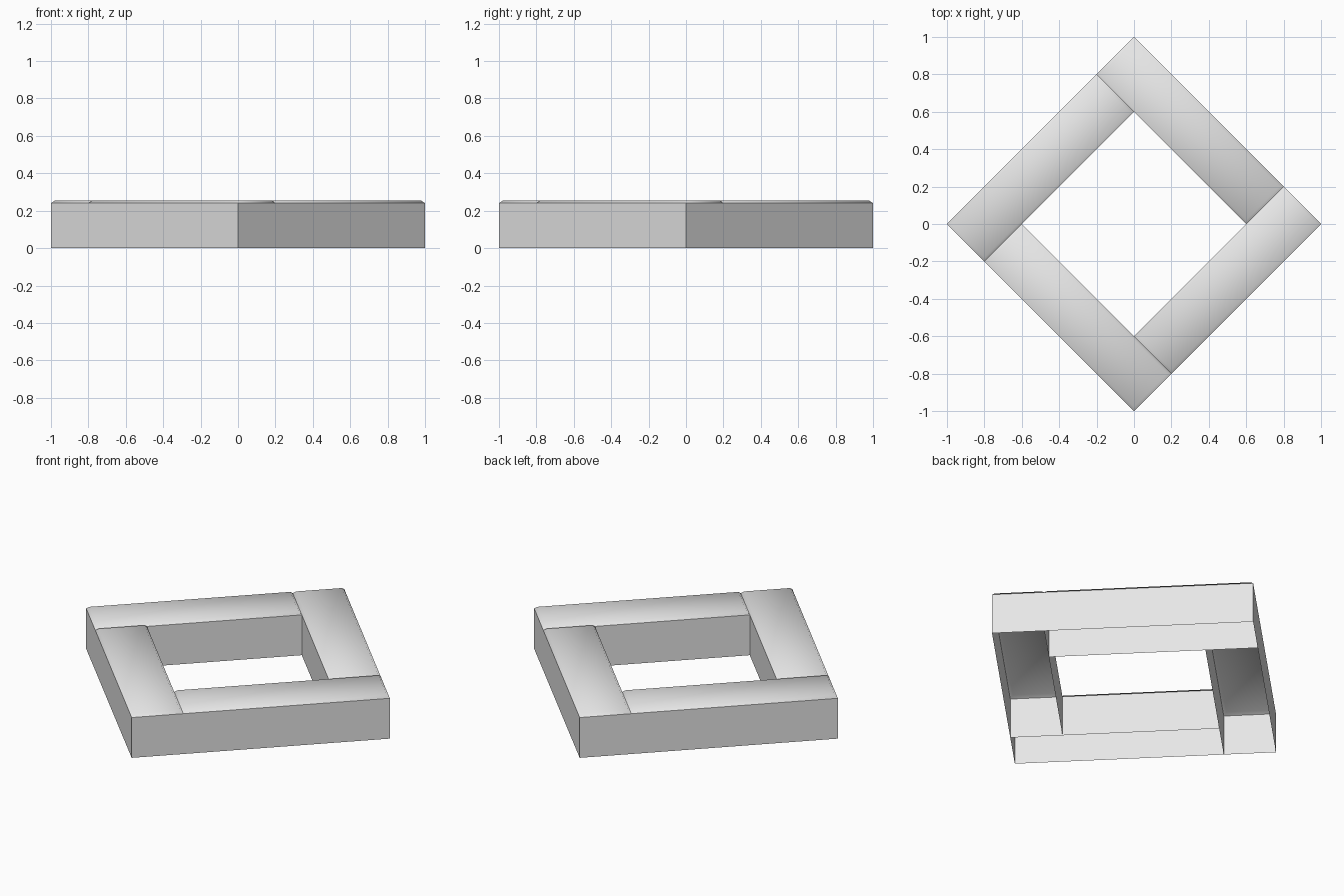
import bpy, bmesh, math
from mathutils import Matrix

cube = bpy.data.objects.get("Cube")
if cube:
    bpy.data.objects.remove(cube, do_unlink=True)

OUTER = math.sqrt(2) / 2      # half side of the square frame
INNER = OUTER * 0.6           # half side of the opening
WALL, TOP, CHAMFER = 0.24, 0.255, 0.015

grey = bpy.data.materials.new("light_grey")
grey.use_nodes = True
grey.diffuse_color = (0.8, 0.8, 0.8, 1)
grey.node_tree.nodes["Principled BSDF"].inputs["Base Color"].default_value = (0.8, 0.8, 0.8, 1)


def ring(bm, inset, z):
    """Rectangle of the beam outline, pulled in by inset."""
    x0, x1 = -OUTER + inset, INNER - inset
    y0, y1 = INNER + inset, OUTER - inset
    return [bm.verts.new((x, y, z)) for x, y in ((x0, y0), (x1, y0), (x1, y1), (x0, y1))]


def beam(name, angle):
    """Hollow beam, open underneath, with a softened top edge."""
    bm = bmesh.new()
    rings = [ring(bm, 0, 0), ring(bm, 0, WALL), ring(bm, CHAMFER, TOP)]
    for level, (low, high) in enumerate(zip(rings, rings[1:])):
        for i in range(4):
            j = (i + 1) % 4
            face = bm.faces.new((low[i], low[j], high[j], high[i]))
            face.smooth = level == 1
    bm.faces.new(rings[-1]).smooth = True
    # Keep the walls crisp, let the rim blend into the top
    for edge in bm.edges:
        edge.smooth = all(f.smooth for f in edge.link_faces)
    bm.transform(Matrix.Rotation(math.radians(angle), 4, "Z"))
    mesh = bpy.data.meshes.new(name)
    bm.to_mesh(mesh)
    bm.free()
    mesh.materials.append(grey)
    bpy.context.collection.objects.link(bpy.data.objects.new(name, mesh))


# Four beams chase each other round the square
for k, side in enumerate(("back_left", "back_right", "front_right", "front_left")):
    beam(side + "_beam", -45 + 90 * k)
